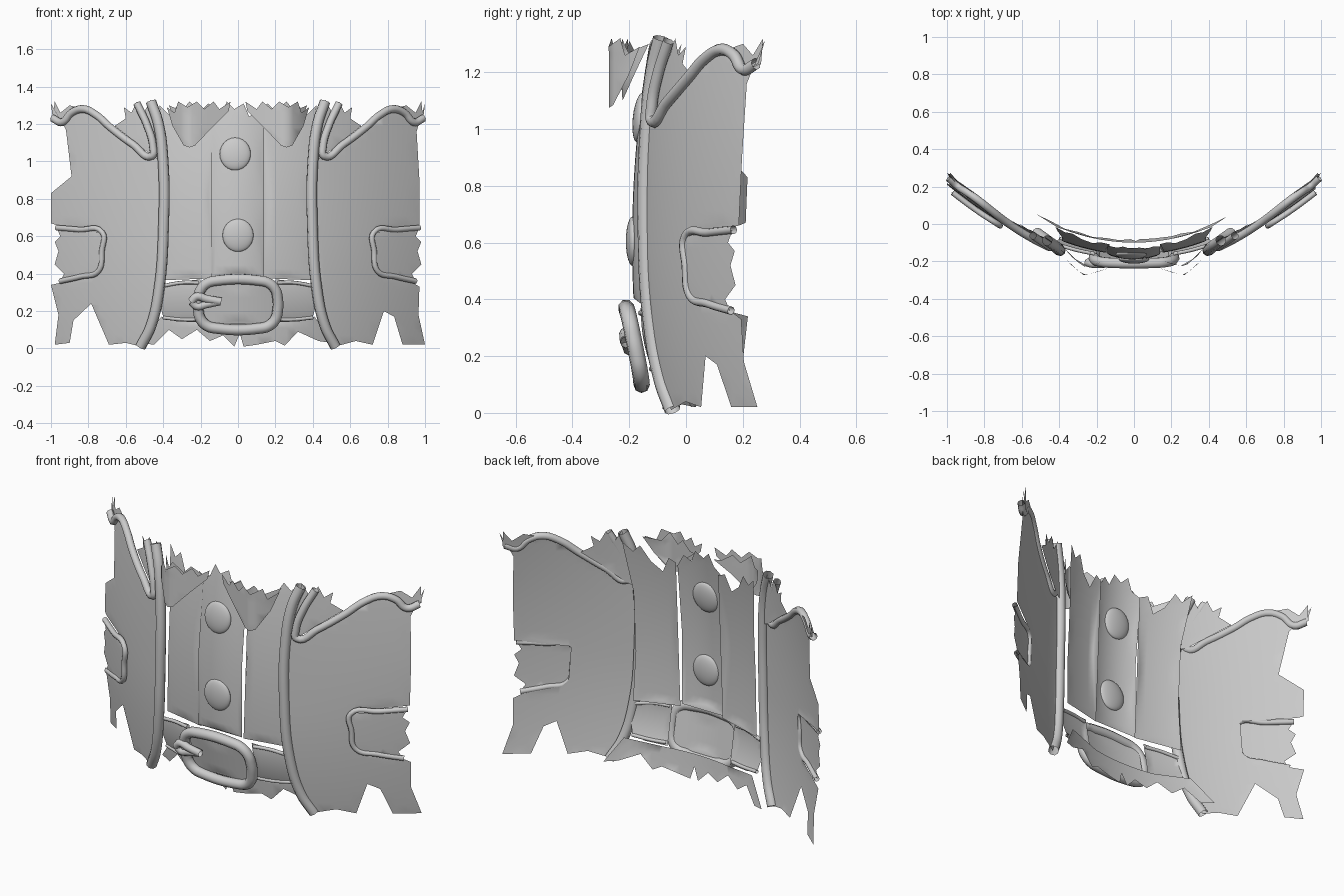
import bpy, bmesh, math
from mathutils import Vector
from mathutils.geometry import delaunay_2d_cdt

if "Cube" in bpy.data.objects:
    bpy.data.objects.remove(bpy.data.objects["Cube"], do_unlink=True)

GREY = (0.6, 0.6, 0.6, 1.0)
mat = bpy.data.materials.new("plain grey")
mat.use_nodes = True
mat.diffuse_color = GREY
bsdf = mat.node_tree.nodes["Principled BSDF"]
bsdf.inputs["Base Color"].default_value = GREY
bsdf.inputs["Roughness"].default_value = 0.8


# Depth (y) of each layer of clothing as a function of x and z
def jacket_y(x, z):
    t = abs(x) - 0.39
    flare = 0.045 if z < 0.6 else 0.015 + 0.055 * t
    return -0.15 + 0.37 * t + 0.36 * t * t + flare * ((z - 0.6) / 0.6) ** 2


def shirt_y(x, z):
    return -0.165 + 0.125 * (z - 0.6) ** 2 + 0.5 * x * x


def placket_y(x, z):
    return shirt_y(x, z) - 0.025 + 0.8 * x * x


def belt_y(x, z):
    bulge = 0.012 * (1 - ((z - 0.25) / 0.11) ** 2)
    return -0.125 - 0.2 * (z - 0.1) + 0.4 * x * x - bulge


def buckle_y(x, z):
    return -0.155 - 0.2 * (z - 0.09) + 0.1 * x * x


def belt_centre_y(x, z):
    return buckle_y(x, z) + 0.02 - 0.02 * (1 - (x / 0.185) ** 2)


def flap_y(x, z):
    """Collar flap, folded forward along a ridge."""
    table = [(0.03, -0.2), (0.2, -0.258), (0.27, -0.273), (0.34, -0.215), (0.39, -0.15)]
    v = abs(x)
    for (a, fa), (b, fb) in zip(table, table[1:]):
        if v <= b:
            break
    return fa + (fb - fa) * (v - a) / (b - a)


def shifted(func, dy):
    return lambda x, z: func(x, z) + dy


def add_object(name, mesh):
    ob = bpy.data.objects.new(name, mesh)
    bpy.context.scene.collection.objects.link(ob)
    mesh.materials.append(mat)
    return ob


def sheet(name, outline, depth, side=1, step=0.04):
    """Open cloth sheet: an outline in x/z, filled and draped over a depth function."""
    pts = [Vector((side * x, z)) for x, z in outline]
    n = len(pts)
    if sum(pts[i - 1].cross(pts[i]) for i in range(n)) < 0:
        pts.reverse()
    xs, zs = [p.x for p in pts], [p.y for p in pts]
    grid = [Vector((min(xs) + (i + 0.5) * step, min(zs) + (j + 0.5) * step))
            for i in range(int((max(xs) - min(xs)) / step))
            for j in range(int((max(zs) - min(zs)) / step))]
    verts, _, faces, *_ = delaunay_2d_cdt(pts + grid, [], [list(range(n))], 1, 1e-5)
    mesh = bpy.data.meshes.new(name)
    mesh.from_pydata([(v.x, depth(v.x, v.y), v.y) for v in verts], [], faces)
    bm = bmesh.new()
    bm.from_mesh(mesh)
    bmesh.ops.delete(bm, geom=[v for v in bm.verts if not v.link_faces], context='VERTS')
    bm.to_mesh(mesh)
    bm.free()
    mesh.shade_smooth()
    add_object(name, mesh)


def tube(name, path, depth, radius, side=1, cyclic=False):
    """Rounded piping that follows x/z points on a depth function."""
    cu = bpy.data.curves.new(name, 'CURVE')
    cu.dimensions = '3D'
    cu.bevel_depth = radius
    cu.bevel_resolution = 2
    cu.resolution_u = 6
    sp = cu.splines.new('BEZIER')
    sp.bezier_points.add(len(path) - 1)
    sp.use_cyclic_u = cyclic
    for bp, (x, z) in zip(sp.bezier_points, path):
        bp.co = (side * x, depth(side * x, z), z)
        bp.handle_left_type = bp.handle_right_type = 'AUTO'
    ob = add_object(name, cu)
    bpy.ops.object.select_all(action='DESELECT')
    ob.select_set(True)
    bpy.context.view_layer.objects.active = ob
    bpy.ops.object.convert(target='MESH')
    bpy.context.object.data.shade_smooth()


def rounded(cx, cz, hx, hz, r, steps=4):
    """Rounded rectangle outline."""
    out = []
    for k, (sx, sz) in enumerate([(1, 1), (-1, 1), (-1, -1), (1, -1)]):
        for i in range(steps + 1):
            a = math.radians(90 * (k + i / steps))
            out.append((cx + sx * (hx - r) + r * math.cos(a),
                        cz + sz * (hz - r) + r * math.sin(a)))
    return out


# Shared jacket lines
front_edge = [(0.52, 0.01), (0.465, 0.12), (0.42, 0.33), (0.398, 0.65), (0.4, 1.0)]
wave = [(0.46, 1.03), (0.56, 1.09), (0.68, 1.18), (0.76, 1.25), (0.83, 1.28),
        (0.89, 1.26), (0.94, 1.21), (0.99, 1.23)]
pocket_gap = [(0.97, 0.66), (0.725, 0.625), (0.735, 0.43), (0.765, 0.395), (0.93, 0.355)]
outer_edge = {
    1: [(1.0, 1.31), (0.955, 1.16), (0.97, 0.9)] + pocket_gap +
       [(0.97, 0.33), (0.965, 0.18), (1.0, 0.02), (0.88, 0.02), (0.835, 0.17),
        (0.78, 0.2), (0.72, 0.02), (0.63, 0.04)],
    -1: [(1.0, 1.31), (0.92, 1.17), (0.89, 0.92), (1.0, 0.83), (1.0, 0.67)] + pocket_gap +
        [(1.0, 0.34), (0.96, 0.18), (0.98, 0.02), (0.9, 0.03), (0.88, 0.15),
         (0.785, 0.24), (0.69, 0.02), (0.6, 0.03)],
}

for side, tag in ((1, "left"), (-1, "right")):
    # Jacket front, its edge piping and the wavy yoke seam
    sheet(tag + "_jacket_panel", front_edge + wave + outer_edge[side], jacket_y, side)
    tube(tag + "_jacket_edge_piping", front_edge + [(0.425, 1.2), (0.465, 1.32)],
         shifted(jacket_y, 0.005), 0.029, side)
    tube(tag + "_yoke_piping", wave[::-1] + [(0.455, 1.08), (0.485, 1.19), (0.54, 1.31)],
         shifted(jacket_y, -0.008), 0.021, side)
    # Torn upper lapel
    sheet(tag + "_lapel", [(0.4, 1.0), (0.46, 1.03), (0.57, 1.12), (0.66, 1.19), (0.6, 1.23),
                           (0.61, 1.29), (0.57, 1.26), (0.54, 1.32), (0.51, 1.25),
                           (0.465, 1.33), (0.425, 1.2)], shifted(jacket_y, 0.015), side)
    sheet(tag + "_shoulder_scrap", [(0.83, 1.28), (0.89, 1.26), (0.94, 1.21),
                                    (0.99, 1.23), (0.98, 1.32), (0.95, 1.26), (0.9, 1.3)],
          shifted(jacket_y, 0.01), side)
    # Pocket flap with rolled rim
    rim = [(0.97, 0.645), (0.85, 0.635), (0.725, 0.62), (0.728, 0.52), (0.745, 0.415),
           (0.84, 0.385), (0.95, 0.36)]
    sheet(tag + "_pocket_flap", rim + [(0.93, 0.4), (0.98, 0.45), (0.96, 0.52), (0.98, 0.57),
                                       (0.95, 0.6)], shifted(jacket_y, -0.022), side)
    tube(tag + "_pocket_rim", rim, shifted(jacket_y, -0.018), 0.015, side)
    # Shirt front beside the placket
    inner = 0.14 if side > 0 else 0.13
    sheet(tag + "_shirt_front", [(inner, 0.375), (0.395, 0.365), (0.385, 0.65), (0.385, 1.0),
                                 (0.41, 1.2), (0.42, 1.3), (0.37, 1.25), (0.33, 1.29),
                                 (0.28, 1.2), (0.22, 1.15), (0.18, 1.24), (inner, 1.22)],
          shirt_y, side)
    # Pointed collar flap and its inner layer
    sheet(tag + "_collar_flap", [(0.05, 1.27), (0.14, 1.18), (0.23, 1.085), (0.26, 1.075),
                                 (0.29, 1.085), (0.35, 1.19), (0.38, 1.29), (0.34, 1.26),
                                 (0.32, 1.32), (0.27, 1.29), (0.22, 1.32), (0.18, 1.28),
                                 (0.13, 1.32), (0.1, 1.28), (0.04, 1.32)], flap_y, side, 0.03)
    sheet(tag + "_collar_lining", [(0.06, 1.27), (0.15, 1.2), (0.25, 1.1), (0.33, 1.2),
                                   (0.37, 1.3), (0.3, 1.27), (0.26, 1.32), (0.2, 1.27),
                                   (0.16, 1.31), (0.1, 1.27)], shifted(flap_y, 0.045), side, 0.03)
    # Belt strap beside the buckle
    sheet(tag + "_belt_strap", [(0.2, 0.14), (0.33, 0.145), (0.4, 0.17), (0.42, 0.24),
                                (0.4, 0.33), (0.33, 0.355), (0.2, 0.37)], belt_y, side, 0.03)
    for z0, z1, edge in ((0.352, 0.335, "upper"), (0.155, 0.165, "lower")):
        tube(f"{tag}_belt_{edge}_edge", [(0.21, z0), (0.3, z0), (0.4, z1)], belt_y, 0.01, side)

# Button placket
sheet("placket", [(-0.142, 0.385), (0.138, 0.385), (0.138, 0.8), (0.138, 1.2), (0.1, 1.27),
                  (0.06, 1.24), (0.03, 1.31), (-0.02, 1.28), (-0.06, 1.32), (-0.09, 1.25),
                  (-0.142, 1.22), (-0.142, 0.8)], placket_y)
for name, x, z in (("upper_button", -0.015, 1.04), ("lower_button", 0.0, 0.605)):
    bpy.ops.mesh.primitive_uv_sphere_add(segments=24, ring_count=12, radius=1,
                                         location=(x, placket_y(x, z) + 0.003, z))
    ob = bpy.context.object
    ob.name = name
    ob.scale = (0.083, 0.025, 0.088)
    ob.rotation_euler.x = -0.25 * (z - 0.6)
    ob.data.materials.append(mat)
    ob.data.shade_smooth()

# Torn shirt hem under the belt, spreading behind the jacket
sheet("shirt_hem", [(-0.52, 0.03), (-0.45, 0.02), (-0.37, 0.1), (-0.3, 0.05), (-0.22, 0.1),
                    (-0.15, 0.04), (-0.08, 0.07), (-0.02, 0.01), (0.01, 0.08), (0.03, 0.01),
                    (0.1, 0.02), (0.2, 0.04), (0.25, 0.015), (0.32, 0.09), (0.43, 0.04),
                    (0.5, 0.03), (0.41, 0.17), (0.2, 0.15), (0.0, 0.15), (-0.2, 0.15),
                    (-0.41, 0.17)], shifted(shirt_y, 0.04))

# Belt centre, buckle frame and prong
sheet("belt_centre", rounded(0, 0.245, 0.185, 0.115, 0.06), belt_centre_y)
tube("buckle_frame", rounded(0, 0.235, 0.212, 0.127, 0.095, 3), buckle_y, 0.029, cyclic=True)
tube("buckle_prong", [(-0.25, 0.25), (-0.22, 0.278), (-0.17, 0.265), (-0.09, 0.25)],
     shifted(buckle_y, -0.025), 0.022)
tube("buckle_prong_loop", [(-0.25, 0.25), (-0.22, 0.225), (-0.17, 0.235), (-0.1, 0.25)],
     shifted(buckle_y, -0.025), 0.02)
